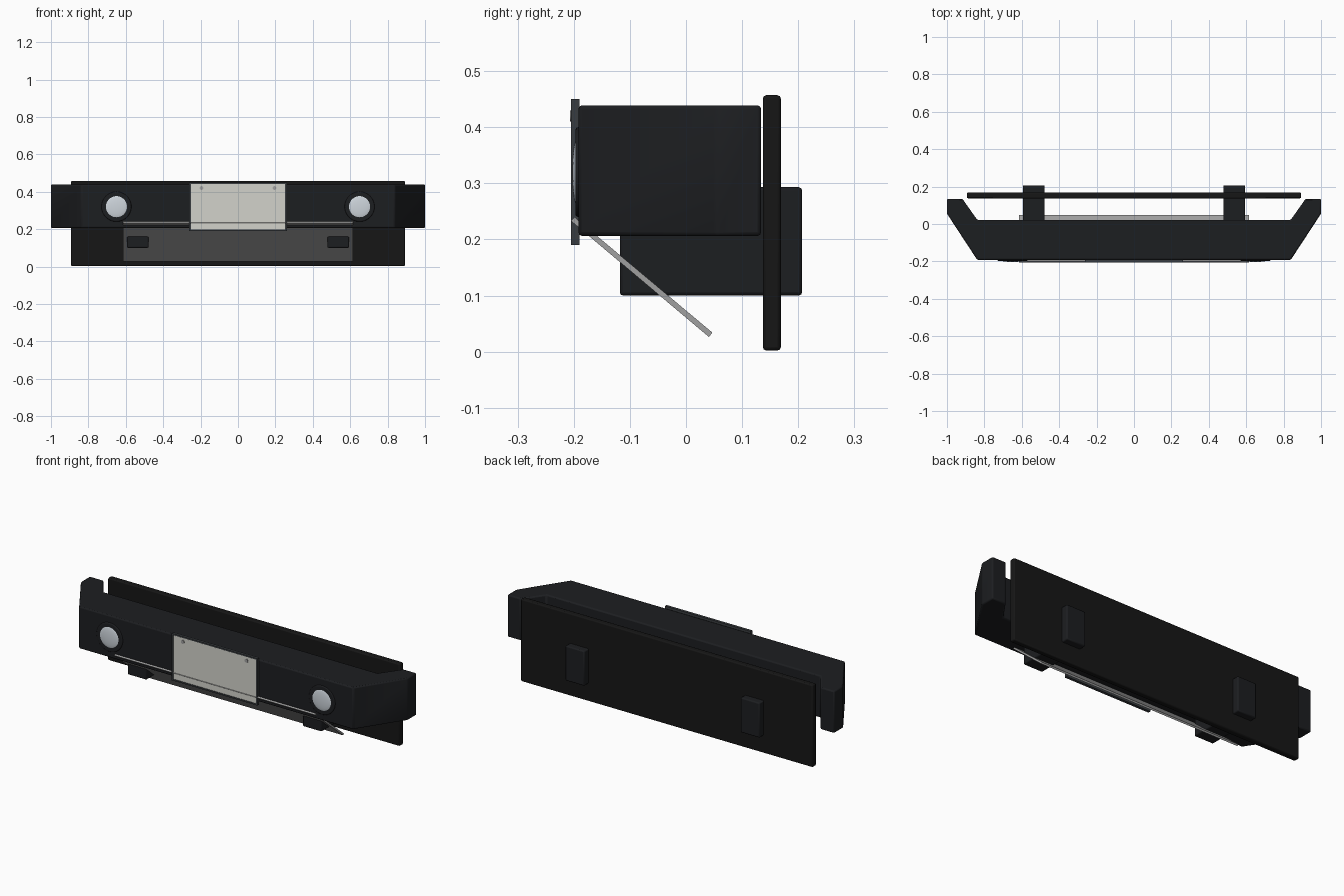
import bpy, bmesh, math
from mathutils import Vector

if "Cube" in bpy.data.objects:
    bpy.data.objects.remove(bpy.data.objects["Cube"])


def mat(name, c):
    m = bpy.data.materials.new(name)
    m.diffuse_color = (*c, 1)
    m.use_nodes = True
    m.node_tree.nodes["Principled BSDF"].inputs["Base Color"].default_value = m.diffuse_color
    return m


BLACK = mat("black_paint", (0.012, 0.013, 0.015))
DARK = mat("dark_panel", (0.008, 0.008, 0.008))
FRAME = mat("frame_grey", (0.04, 0.045, 0.05))
STEEL = mat("steel", (0.35, 0.35, 0.35))
PLATE = mat("plate_white", (0.65, 0.65, 0.6))
LENS = mat("lens", (0.62, 0.67, 0.72))


def finish(ob, m, bevel=0, segments=2):
    ob.data.materials.append(m)
    if bevel:
        b = ob.modifiers.new("bevel", "BEVEL")
        b.width, b.segments = bevel, segments
        b.limit_method = "ANGLE"
        b.angle_limit = math.radians(25)
    bpy.ops.object.select_all(action="DESELECT")
    ob.select_set(True)
    bpy.context.view_layer.objects.active = ob
    bpy.ops.object.shade_smooth_by_angle(angle=math.radians(35))
    return ob


def extrude(name, pts, vec, m, bevel=0):
    me = bpy.data.meshes.new(name)
    bm = bmesh.new()
    f = bm.faces.new([bm.verts.new(p) for p in pts])
    r = bmesh.ops.extrude_face_region(bm, geom=[f])
    bmesh.ops.translate(bm, vec=Vector(vec),
                        verts=[v for v in r["geom"] if isinstance(v, bmesh.types.BMVert)])
    bmesh.ops.recalc_face_normals(bm, faces=bm.faces)
    bm.to_mesh(me)
    bm.free()
    ob = bpy.data.objects.new(name, me)
    bpy.context.collection.objects.link(ob)
    return finish(ob, m, bevel)


def box(name, lo, hi, m, bevel=0):
    pts = [(lo[0], lo[1], lo[2]), (hi[0], lo[1], lo[2]), (hi[0], hi[1], lo[2]), (lo[0], hi[1], lo[2])]
    return extrude(name, pts, (0, 0, hi[2] - lo[2]), m, bevel)


# Bumper bar: plan outline with swept-back ends
half = [(0.838, -0.192), (1.0, 0.055), (1.0, 0.134), (0.917, 0.134), (0.838, 0.022)]
plan = half + [(-x, y) for x, y in reversed(half)]
extrude("bumper_bar", [(x, y, 0.206) for x, y in plan], (0, 0, 0.233), BLACK, 0.007)

# Mounting panel behind the bar
box("mounting_panel", (-0.893, 0.137, 0.002), (0.893, 0.169, 0.457), DARK, 0.006)

# Slanted skid plate
skid = [(-0.205, 0.233), (-0.199, 0.240), (0.047, 0.034), (0.041, 0.026)]
extrude("skid_plate", [(-0.615, y, z) for y, z in skid], (1.23, 0, 0), STEEL)

# Number plate, its frame rails and backing
box("plate_backing", (-0.262, -0.202, 0.190), (0.262, -0.190, 0.450), FRAME)
box("number_plate", (-0.252, -0.2035, 0.199), (0.252, -0.2005, 0.441), PLATE)
for z in (0.190, 0.442):
    box("plate_frame_rail", (-0.262, -0.205, z), (0.262, -0.2, z + 0.008), FRAME)
for s in (-1, 1):
    box("plate_frame_side", (s * 0.258 - 0.004, -0.205, 0.190), (s * 0.258 + 0.004, -0.2, 0.450), FRAME)

    # Plate bolts
    bpy.ops.mesh.primitive_cylinder_add(vertices=16, radius=0.010, depth=0.006,
                                        location=(s * 0.195, -0.204, 0.42), rotation=(math.pi / 2, 0, 0))
    bolt = bpy.context.object
    bolt.name = "plate_bolt"
    finish(bolt, STEEL)

    # Chassis brackets
    cx = s * 0.536
    box("chassis_bracket", (cx - 0.058, -0.118, 0.100), (cx + 0.058, 0.207, 0.293), BLACK, 0.006)

    # Fog lamp bezel and domed lens
    bpy.ops.mesh.primitive_cylinder_add(vertices=48, radius=0.08, depth=0.02,
                                        location=(s * 0.65, -0.187, 0.32), rotation=(math.pi / 2, 0, 0))
    bezel = bpy.context.object
    bezel.name = "lamp_bezel"
    finish(bezel, BLACK, 0.005, 3)
    bpy.ops.mesh.primitive_uv_sphere_add(segments=40, ring_count=20, radius=1, location=(s * 0.65, -0.194, 0.32))
    lens = bpy.context.object
    lens.name = "lamp_lens"
    lens.scale = (0.06, 0.009, 0.06)
    finish(lens, LENS)
